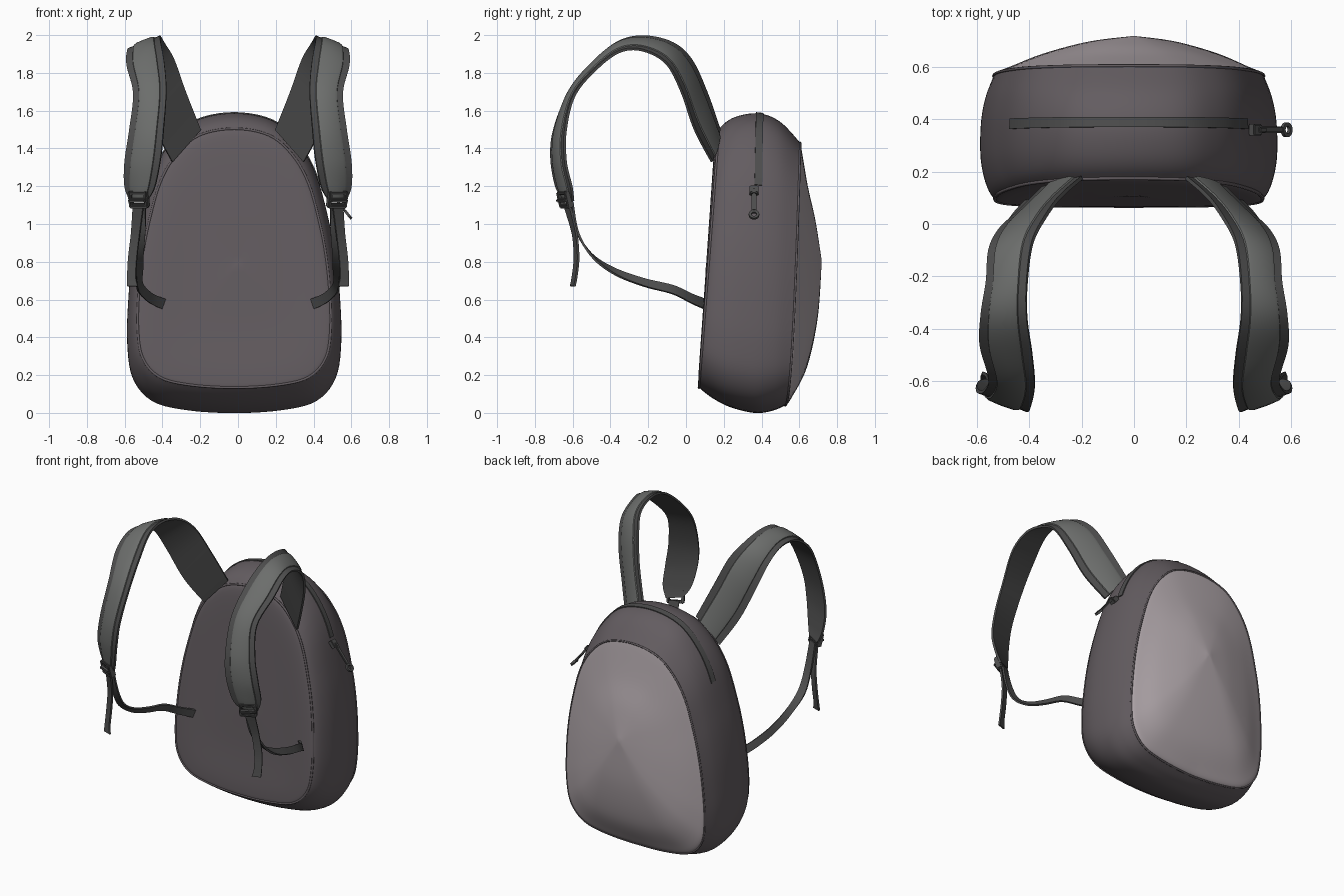
import bpy, bmesh, math
from mathutils import Vector, Matrix

if "Cube" in bpy.data.objects:
    bpy.data.objects.remove(bpy.data.objects["Cube"])


def material(name, col):
    m = bpy.data.materials.new(name)
    m.diffuse_color = (*col, 1)
    m.use_nodes = True
    m.node_tree.nodes["Principled BSDF"].inputs["Base Color"].default_value = m.diffuse_color
    return m


FABRIC = material("fabric", (.125, .108, .118))
LIGHT = material("light_fabric", (.43, .38, .40))
PAD = material("pad_fabric", (.15, .155, .15))
WEB = material("webbing", (.075, .075, .075))


def finish(name, bm, mat, mirror=False, angle=40):
    bmesh.ops.recalc_face_normals(bm, faces=bm.faces[:])
    me = bpy.data.meshes.new(name)
    bm.to_mesh(me)
    bm.free()
    ob = bpy.data.objects.new(name, me)
    bpy.context.collection.objects.link(ob)
    me.materials.append(mat)
    if mirror:
        ob.modifiers.new("mirror", 'MIRROR')
    bpy.ops.object.select_all(action='DESELECT')
    ob.select_set(True)
    bpy.context.view_layer.objects.active = ob
    bpy.ops.object.shade_smooth_by_angle(angle=math.radians(angle))
    return ob


def spline(pts, n, closed=False):
    """Catmull-Rom samples through tuples of any size."""
    L, out = len(pts), []
    for i in range(L if closed else L - 1):
        q = [pts[j % L] if closed else pts[min(max(j, 0), L - 1)] for j in range(i - 1, i + 3)]
        for s in range(n):
            t = s / n
            out.append(tuple(.5 * (2 * b + (c - a) * t + (2 * a - 5 * b + 4 * c - d) * t * t
                                   + (3 * b - a - 3 * c + d) * t ** 3) for a, b, c, d in zip(*q)))
    return out if closed else out + [tuple(pts[-1])]


def loft(name, rows, mat, cap=(), mirror=False, angle=40):
    bm = bmesh.new()
    vs = [[bm.verts.new(p) for p in r] for r in rows]
    n = len(rows[0])
    for a, b in zip(vs, vs[1:]):
        for i in range(n):
            bm.faces.new((a[i], a[(i + 1) % n], b[(i + 1) % n], b[i]))
    for c in cap:
        bm.faces.new(vs[c])
    return finish(name, bm, mat, mirror, angle)


def ribbon(name, pairs, section, mat, n=6, mirror=True):
    """Sweep a section (t across the width, h along the normal) between two edge paths."""
    st = spline(pairs, n) if n > 1 else pairs
    A, B = [Vector(s[:3]) for s in st], [Vector(s[3:]) for s in st]
    M = [(a + b) / 2 for a, b in zip(A, B)]
    rows = []
    for i, (a, b) in enumerate(zip(A, B)):
        tan = M[min(i + 1, len(M) - 1)] - M[max(i - 1, 0)]
        nor = tan.cross(b - a).normalized()
        rows.append([a.lerp(b, t) + nor * h for t, h in section])
    return loft(name, rows, mat, (0, -1), mirror)


# Bag outline (unit half width, unit height), mirrored into a closed loop
half = [(0, 1), (.36, .975), (.6, .9), (.77, .79), (.89, .63), (.955, .5), (.99, .37),
        (1, .23), (.95, .115), (.77, .04), (.45, .01), (0, 0)]
outline = spline(half + [(-u, v) for u, v in half[-2:0:-1]], 5, True)


def ring(s, zb, zt, yb, yt, k):
    return [(u * s - .02 * min(1, s * 2), yb + (yt - yb) * max(v, 0) ** k, zb + (zt - zb) * v)
            for u, v in outline]


# Bag shell: rings of half width, bottom, top, depth at bottom, depth at top, depth curve
shell = [(.01, .78, .8, .105, .11, 1), (.25, .45, 1.12, .088, .13, 1), (.46, .18, 1.44, .065, .155, 1),
         (.525, .12, 1.52, .085, .19, 1), (.562, .04, 1.57, .21, .27, 1), (.565, 0, 1.585, .36, .39, .9),
         (.548, .012, 1.54, .46, .50, .6), (.515, .04, 1.43, .525, .605, .5)]
rows = [ring(*r) for r in spline(shell, 6)]
loft("bag_shell", rows, FABRIC, (0,))

# Light bulging outer panel
panel = [shell[-1], (.49, .075, 1.395, .555, .612, .5), (.36, .24, 1.2, .64, .645, .8),
         (.18, .5, 1.02, .697, .685, 1), (.01, .79, .81, .718, .718, 1)]
loft("outer_panel", [ring(*r) for r in spline(panel, 6)], LIGHT, (-1,))


# Piping along the panel seams
def piping(name, pts, r):
    cu = bpy.data.curves.new(name, 'CURVE')
    cu.dimensions = '3D'
    cu.bevel_depth, cu.bevel_resolution = r, 2
    sp = cu.splines.new('POLY')
    sp.points.add(len(pts) - 1)
    for p, c in zip(sp.points, pts):
        p.co = (*c, 1)
    sp.use_cyclic_u = True
    cu.materials.append(FABRIC)
    bpy.context.collection.objects.link(bpy.data.objects.new(name, cu))


piping("inner_piping", rows[16], .007)
piping("outer_piping", rows[-1], .006)

# Zip over the top of the bag
flat = [(0, -.006), (0, .006), (1, .006), (1, -.006)]
ribbon("zip_tape", [(*rows[29][i], *rows[31][i]) for i in range(-16, 17)], flat, WEB, 1, False)


def box(bm, mat, loc, size):
    bmesh.ops.create_cube(bm, size=1, matrix=mat @ Matrix.Translation(loc) @ Matrix.Diagonal((*size, 1)))


# Zip slider and hanging pull with a ring end
bm = bmesh.new()
m = Matrix.Translation((.47, .36, 1.17)) @ Matrix.Rotation(.89, 4, 'Y')
box(bm, m, (-.01, 0, 0), (.05, .045, .03))
box(bm, m, (.01, 0, .018), (.04, .02, .014))
box(bm, m, (.075, 0, .012), (.13, .026, .012))
bmesh.ops.bevel(bm, geom=bm.edges[:], offset=.004, segments=2, affect='EDGES')
ringv = [[bm.verts.new(m @ Vector((.165 + r * math.cos(a), r * math.sin(a), .012 + h)))
          for r, h in ((.014, -.007), (.014, .007), (.028, .007), (.028, -.007))]
         for a in [math.tau * i / 20 for i in range(20)]]
for i in range(20):
    a, b = ringv[i], ringv[(i + 1) % 20]
    for j in range(4):
        bm.faces.new((a[j], a[(j + 1) % 4], b[(j + 1) % 4], b[j]))
finish("zip_pull", bm, WEB)

# Shoulder straps: inner edge and outer edge stations
strap = [(.20, .18, 1.50, .35, .14, 1.33), (.28, .11, 1.70, .44, .05, 1.50),
         (.34, .03, 1.87, .515, -.02, 1.70), (.39, -.07, 1.96, .555, -.10, 1.85),
         (.41, -.22, 1.995, .565, -.22, 1.92), (.41, -.36, 1.965, .585, -.34, 1.92),
         (.39, -.50, 1.85, .59, -.46, 1.84), (.38, -.62, 1.70, .555, -.59, 1.69),
         (.395, -.70, 1.5, .575, -.64, 1.5), (.41, -.715, 1.35, .60, -.64, 1.33),
         (.44, -.69, 1.2, .60, -.61, 1.2), (.475, -.65, 1.13, .57, -.60, 1.12)]
ribbon("strap_edge", strap, [(0, -.01), (0, .004), (1, .004), (1, -.01)], WEB)
ribbon("strap_pad", strap, [(.17, 0), (.19, .010), (.26, .015), (.5, .017), (.74, .015), (.81, .010), (.83, 0)], PAD)

# Lower webbing back to the bag, and the loose tail
lower = [(.49, -.63, 1.11, .55, -.60, 1.11), (.49, -.58, .96, .54, -.57, .95),
         (.50, -.50, .84, .55, -.49, .82), (.505, -.38, .765, .54, -.37, .73),
         (.51, -.22, .71, .535, -.22, .67), (.50, -.07, .675, .52, -.07, .63),
         (.45, .03, .63, .465, .03, .58), (.375, .11, .60, .39, .11, .545)]
tail = [(.50, -.645, 1.10, .555, -.615, 1.10), (.52, -.60, .95, .565, -.58, .95),
        (.535, -.59, .82, .58, -.57, .82), (.54, -.60, .72, .585, -.58, .72),
        (.53, -.61, .67, .585, -.59, .67)]
ribbon("lower_webbing", lower, flat, WEB)
ribbon("loose_tail", tail, flat, WEB)

# Ladder buckles
bm = bmesh.new()
m = Matrix.Translation((.525, -.64, 1.13)) @ Matrix.Rotation(.45, 4, 'Z') @ Matrix.Rotation(.25, 4, 'X')
for x in (-.046, .046):
    box(bm, m, (x, 0, 0), (.018, .04, .09))
for z, y in ((-.036, -.008), (0, -.02), (.036, -.004)):
    box(bm, m, (0, y, z), (.1, .026, .02))
bmesh.ops.bevel(bm, geom=bm.edges[:], offset=.006, segments=2, affect='EDGES')
finish("buckle", bm, WEB, True)
